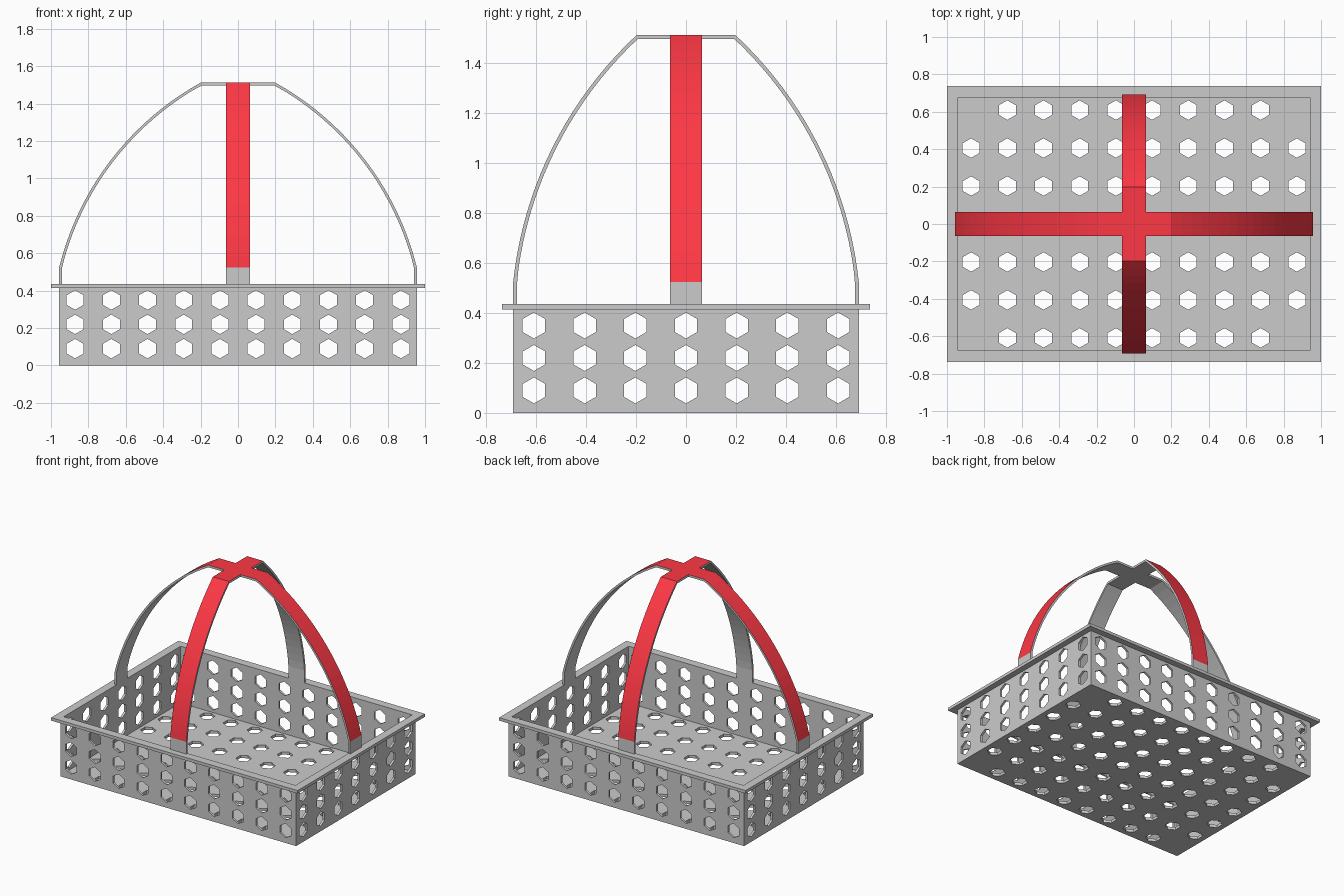
import bpy, bmesh, math
from mathutils import Matrix, Vector

if "Cube" in bpy.data.objects:
    bpy.data.objects.remove(bpy.data.objects["Cube"])

X, Y, H = 0.956, 0.692, 0.436      # outer wall half sizes, rim height
T = 0.016                          # wall / strap thickness
RX, RY, RIM = 1.0, 0.737, 0.022    # rim
HEX, W = 0.052, 0.065              # hole radius, strap half width

red = bpy.data.materials.new("red")
red.diffuse_color = (1.0, 0.04, 0.06, 1)
red.use_nodes = True
red.node_tree.nodes["Principled BSDF"].inputs["Base Color"].default_value = red.diffuse_color


def make(name, bm):
    bmesh.ops.recalc_face_normals(bm, faces=bm.faces)
    me = bpy.data.meshes.new(name)
    bm.to_mesh(me)
    bm.free()
    ob = bpy.data.objects.new(name, me)
    bpy.context.collection.objects.link(ob)
    return ob


def rect(bm, x, y, z):
    return [bm.verts.new((sx * x, sy * y, z)) for sx, sy in ((-1, -1), (1, -1), (1, 1), (-1, 1))]


def hex_cutter(name, centres, depth, rot):
    bm = bmesh.new()
    for c in centres:
        bmesh.ops.create_cone(bm, cap_ends=True, segments=6, radius1=HEX, radius2=HEX,
                              depth=depth, matrix=Matrix.Translation(c) @ rot)
    ob = make(name, bm)
    ob.hide_render = True
    return ob


# Basket: rings from the outer bottom, round the rim, to the inner floor
bm = bmesh.new()
rings = [rect(bm, *p) for p in ((X, Y, 0), (X, Y, H - RIM), (RX, RY, H - RIM), (RX, RY, H),
                                (X - T, Y - T, H), (X - T, Y - T, 0.02))]
for a, b in zip(rings, rings[1:]):
    for i in range(4):
        j = (i + 1) % 4
        bm.faces.new((a[i], a[j], b[j], b[i]))
bm.faces.new(rings[0])
bm.faces.new(rings[-1])
basket = make("basket", bm)

# Hexagonal holes in front/back, sides and floor (floor corners stay closed)
cols = [(i - 4.5) * 0.1935 for i in range(10)]
rows = [(j - 3) * 0.203 for j in range(7)]
levels = (0.09, 0.22, 0.35)
tip_y = Matrix.Rotation(math.pi / 2, 4, 'X')
tip_x = Matrix.Rotation(math.pi / 2, 4, 'Z') @ tip_y
cutters = [
    hex_cutter("front_holes", [Vector((x, 0, z)) for x in cols for z in levels], 3, tip_y),
    hex_cutter("side_holes", [Vector((0, y, z)) for y in rows for z in levels], 3, tip_x),
    hex_cutter("floor_holes", [Vector((x, y, 0)) for x in cols for y in rows
                               if not (abs(x) > 0.8 and abs(y) > 0.5)], 0.2, Matrix()),
]
for cut in cutters:
    mod = basket.modifiers.new(cut.name, 'BOOLEAN')
    mod.operation, mod.solver, mod.object = 'DIFFERENCE', 'EXACT', cut
done = bpy.data.meshes.new_from_object(
    basket.evaluated_get(bpy.context.evaluated_depsgraph_get()))
basket.modifiers.clear()
basket.data = done
for cut in cutters:
    bpy.data.objects.remove(cut)


# Handle straps: outer and inner profile, red on the outside only
def arc(r0, z0, r1, z1, sag, n=20):
    a, b = Vector((r0, z0)), Vector((r1, z1))
    c = (b - a).length
    nrm = Vector(((b - a).y, -(b - a).x)) / c
    R = (c * c / 4 + sag * sag) / (2 * sag)
    cen = (a + b) / 2 + nrm * (sag - R)
    t0, t1 = (math.atan2((p - cen).y, (p - cen).x) for p in (a, b))
    return [(cen + Vector((math.cos(t), math.sin(t))) * R,
             cen + Vector((math.cos(t), math.sin(t))) * (R - T * 0.9))
            for t in (t0 + (t1 - t0) * i / n for i in range(n + 1))]


def strap(name, reach, sag, angle):
    top = 1.513
    pts = arc(reach, 0.525, 0.198, top, sag)
    pts[0] = (pts[0][0], Vector((reach - T, 0.525)))
    pts[-1] = (pts[-1][0], Vector((0.194, top - T)))
    pts = [(Vector((reach, H)), Vector((reach - T, H)))] + pts
    pts.append((Vector((W, top)), Vector((W, top - T))))
    bm = bmesh.new()
    secs = [[bm.verts.new((p.x, s * W, p.y)) for p, s in ((o, -1), (o, 1), (i, 1), (i, -1))]
            for o, i in pts]
    for n, (a, b) in enumerate(zip(secs, secs[1:])):
        for k in range(4):
            f = bm.faces.new((a[k], a[(k + 1) % 4], b[(k + 1) % 4], b[k]))
            f.material_index = int(k == 0 and n > 0)
    bm.faces.new(secs[0])
    bm.faces.new(secs[-1])
    bm.transform(Matrix.Rotation(angle, 4, 'Z'))
    ob = make(name, bm)
    ob.data.materials.append(None)
    ob.data.materials.append(red)


for k, side in enumerate(("right", "back", "left", "front")):
    reach, sag = ((X, 0.13), (Y, 0.10))[k % 2]
    strap(side + "_handle_strap", reach, sag, k * math.pi / 2)

# Square block where the straps cross, red on top
bm = bmesh.new()
low, high = rect(bm, W, W, 1.513 - T), rect(bm, W, W, 1.513)
bm.faces.new(low)
bm.faces.new(high).material_index = 1
for i in range(4):
    j = (i + 1) % 4
    bm.faces.new((low[i], low[j], high[j], high[i]))
ob = make("handle_crossing", bm)
ob.data.materials.append(None)
ob.data.materials.append(red)
